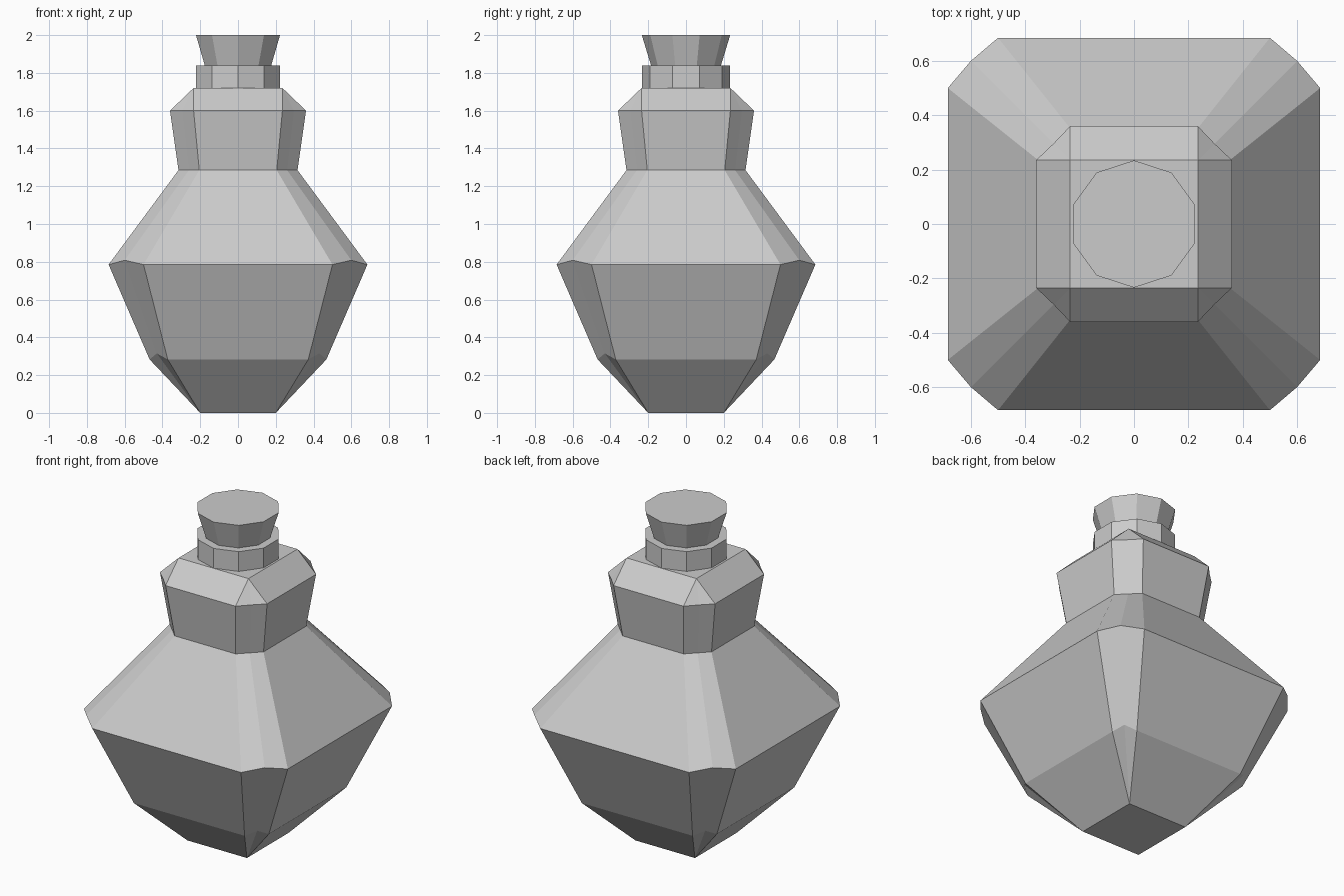
import bpy, bmesh
from math import radians
from mathutils import Matrix

if "Cube" in bpy.data.objects:
    bpy.data.objects.remove(bpy.data.objects["Cube"])

# half-width, half side length, corner midpoint offset, height, corner height
RINGS = [
    (0.20, 0.20, 0.20, 0.0, 0.0),
    (0.468, 0.372, 0.43, 0.283, 0.315),
    (0.685, 0.50, 0.60, 0.785, 0.808),
    (0.315, 0.205, 0.26, 1.285, 1.285),
    (0.36, 0.235, 0.296, 1.60, 1.60),
    (0.235, 0.235, 0.235, 1.72, 1.72),
]


def finish(bm, name):
    bmesh.ops.remove_doubles(bm, verts=bm.verts, dist=1e-4)
    bmesh.ops.recalc_face_normals(bm, faces=bm.faces)
    mesh = bpy.data.meshes.new(name)
    bm.to_mesh(mesh)
    bm.free()
    obj = bpy.data.objects.new(name, mesh)
    bpy.context.collection.objects.link(obj)
    return obj


def ring_verts(bm, b, a, c, z, zc):
    """Square ring with each corner cut by two short segments."""
    ring = []
    for k in range(4):
        turn = Matrix.Rotation(radians(90 * k), 3, 'Z')
        for p in ((a, -b, z), (c, -c, zc), (b, -a, z)):
            v = bm.verts.new(p)
            v.co = turn @ v.co
            ring.append(v)
    return ring


# Faceted bottle: stacked rings joined by quads, corners closing to points
bm = bmesh.new()
rings = [ring_verts(bm, *r) for r in RINGS]
for lo, hi in zip(rings, rings[1:]):
    for i in range(12):
        j = (i + 1) % 12
        bm.faces.new((lo[i], lo[j], hi[j], hi[i]))
# Flat bottom and top squares
for ring in (rings[0], rings[-1]):
    bm.faces.new([ring[i] for i in (1, 4, 7, 10)])
finish(bm, "bottle_body")


def decagon(name, r_low, r_high, z_low, z_high):
    """Ten-sided cone section with a vertex on the y axis."""
    bm = bmesh.new()
    bmesh.ops.create_cone(
        bm, cap_ends=True, segments=10, radius1=r_low, radius2=r_high,
        depth=z_high - z_low,
        matrix=Matrix.Translation((0, 0, (z_low + z_high) / 2))
        @ Matrix.Rotation(radians(0), 4, 'Z'))
    # Turn so that a corner points along y
    top = max(bm.verts, key=lambda v: abs(v.co.y))
    if abs(top.co.x) > 1e-4:
        bmesh.ops.rotate(bm, verts=bm.verts, cent=(0, 0, 0),
                         matrix=Matrix.Rotation(radians(18), 3, 'Z'))
    return finish(bm, name)


# Neck collar and flared stopper
decagon("neck_collar", 0.234, 0.234, 1.72, 1.84)
decagon("stopper", 0.185, 0.234, 1.84, 2.0)
